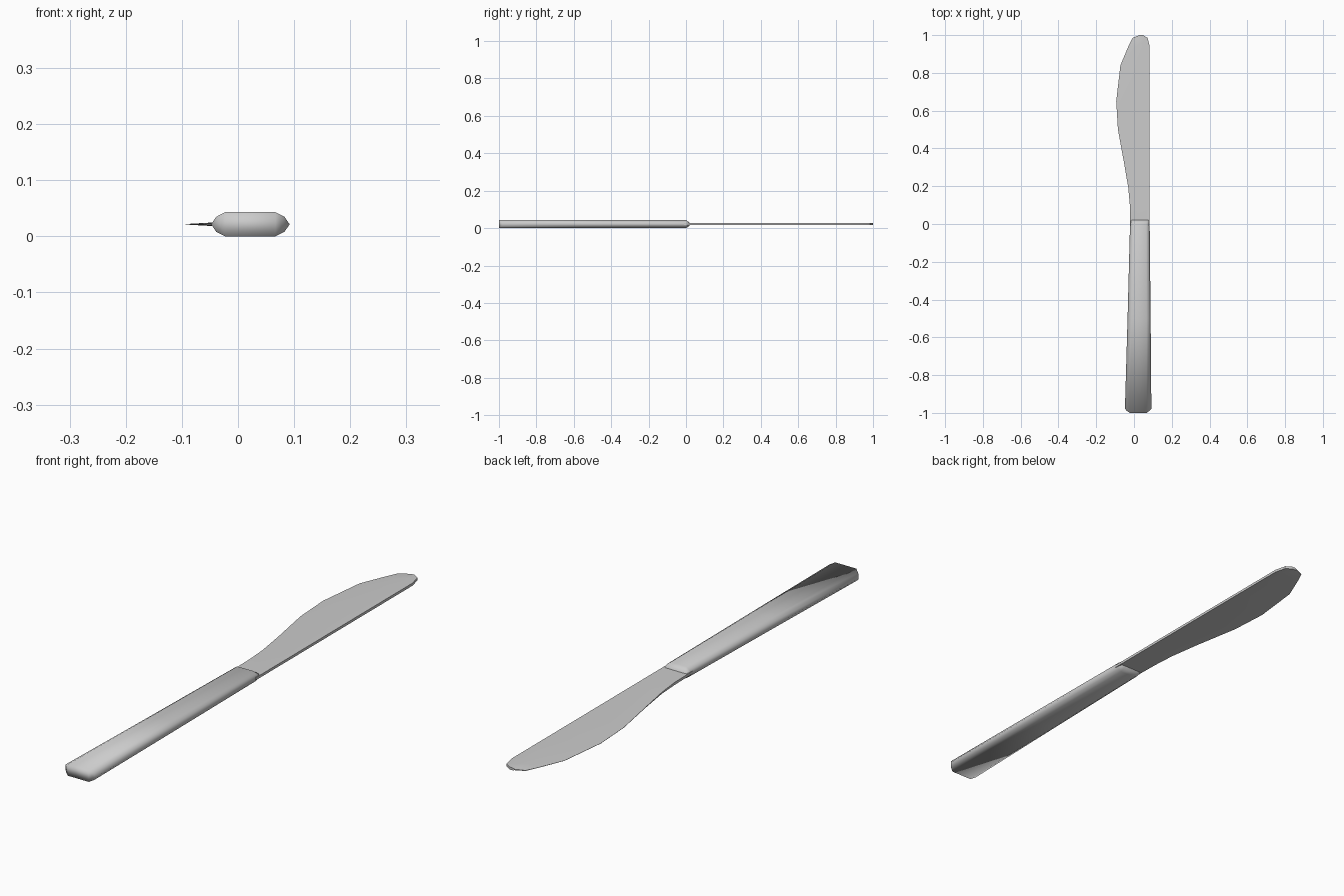
import bpy, bmesh, math

if "Cube" in bpy.data.objects:
    bpy.data.objects.remove(bpy.data.objects["Cube"])

MID = 0.0215  # height of the centre plane


def loft(name, rings, cap_quads=False):
    """Skin a list of closed rings and cap both ends."""
    bm = bmesh.new()
    vr = [[bm.verts.new(p) for p in r] for r in rings]
    n = len(vr[0])
    for a, b in zip(vr, vr[1:]):
        for i in range(n):
            j = (i + 1) % n
            bm.faces.new((a[i], a[j], b[j], b[i]))
    for r in (vr[0], vr[-1]):
        if cap_quads:  # strips from upper to lower edge, starting at a side point
            h = n // 2
            bm.faces.new((r[0], r[1], r[-1]))
            for i in range(1, h - 1):
                bm.faces.new((r[i], r[i + 1], r[n - i - 1], r[n - i]))
            bm.faces.new((r[h - 1], r[h], r[h + 1]))
        else:
            bm.faces.new(r)
    bmesh.ops.recalc_face_normals(bm, faces=bm.faces)
    me = bpy.data.meshes.new(name)
    bm.to_mesh(me)
    bm.free()
    ob = bpy.data.objects.new(name, me)
    bpy.context.collection.objects.link(ob)
    return ob


def smooth(ob, degrees):
    bpy.ops.object.select_all(action='DESELECT')
    ob.select_set(True)
    bpy.context.view_layer.objects.active = ob
    bpy.ops.object.shade_smooth_by_angle(angle=math.radians(degrees))


# handle: flattened ten-sided bar, widening to the butt, with rounded end corners
SECTION = [(-1, 0), (-.87, .62), (-.64, 1), (.64, 1), (.87, .62),
           (1, 0), (.87, -.62), (.64, -1), (-.64, -1), (-.87, -.62)]


def handle_ring(y, left, right, half_h, setback=0.0):
    c, w = (left + right) / 2, (right - left) / 2
    return [(c + w * u, y + setback * max(0, (abs(u) - .64) / .36) ** 1.5, MID + half_h * v)
            for u, v in SECTION]


handle = loft("handle", [
    handle_ring(-1.0, -0.048, 0.092, 0.0215, 0.022),
    handle_ring(-0.5, -0.034, 0.088, 0.0215),
    handle_ring(0.0, -0.021, 0.083, 0.0215),
    handle_ring(0.02, -0.021, 0.083, 0.008)], cap_quads=True)
smooth(handle, 180)

# blade: (y, edge x, spine x, edge half thickness)
STATIONS = [(-0.01, -.020, .083, .005), (0.10, -.022, .083, .005),
            (0.19, -.030, .083, .003), (0.32, -.052, .083, .001),
            (0.50, -.085, .083, .0004), (0.65, -.094, .083, .0004),
            (0.84, -.072, .083, .0004), (0.94, -.030, .083, .0006),
            (0.985, -.008, .072, .001), (1.0, .028, .048, .002)]


def blade_ring(y, edge, spine, t):
    ridge = edge + 0.4 * (spine - edge)
    upper = [(edge, t), (ridge, .0045), (spine, .005)]
    return ([(x, y, MID + h) for x, h in upper]
            + [(x, y, MID - h) for x, h in reversed(upper)])


blade = loft("blade", [blade_ring(*s) for s in STATIONS])
smooth(blade, 35)
